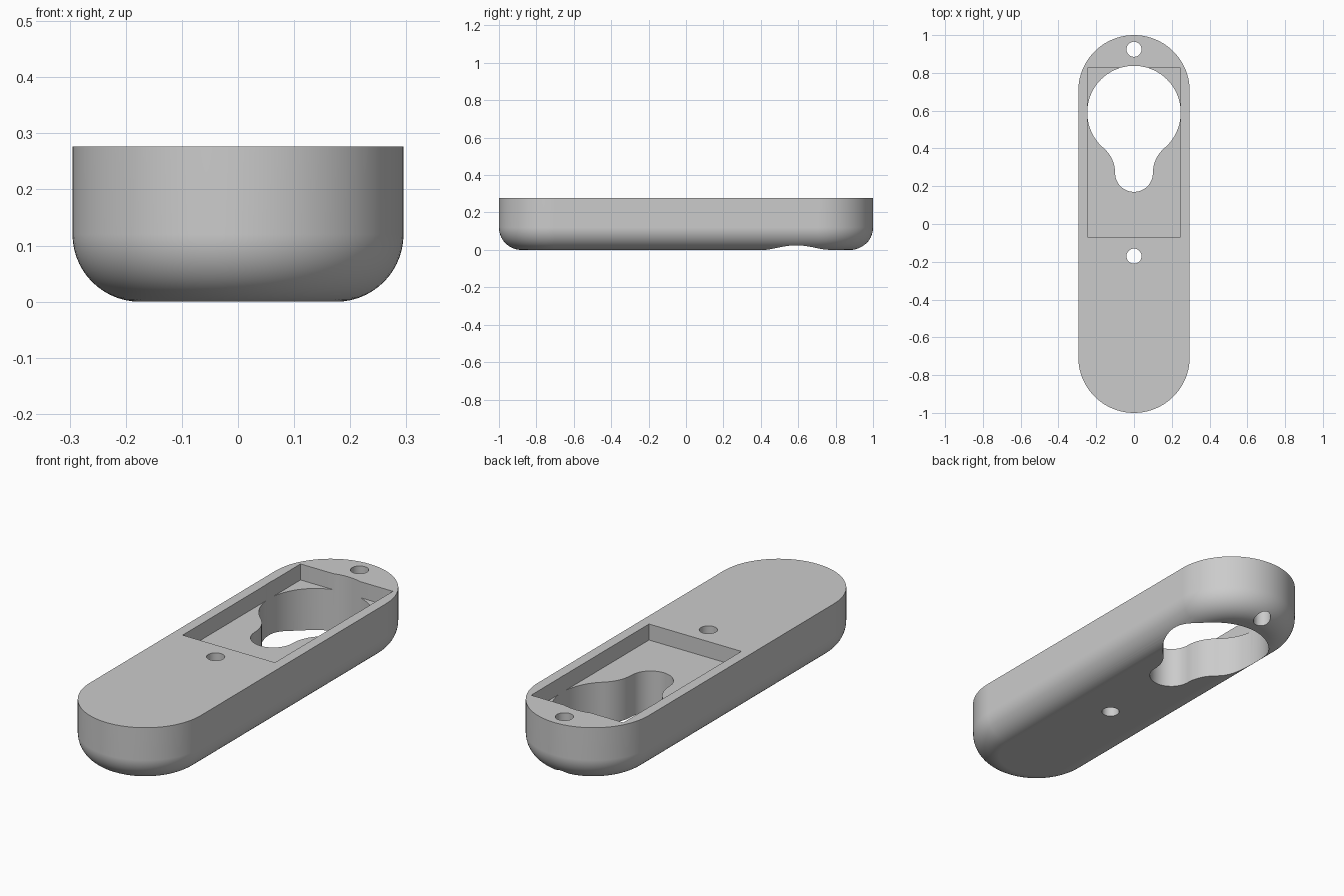
import bpy, bmesh
from math import sin, cos, pi, radians, atan2, hypot

if "Cube" in bpy.data.objects:
    bpy.data.objects.remove(bpy.data.objects["Cube"])

WIDTH_R, END_Y, HEIGHT, FILLET = 0.295, 0.705, 0.277, 0.12
POCKET_FLOOR = 0.2

grey = bpy.data.materials.new("light grey")
grey.use_nodes = True
colour = (0.6, 0.6, 0.6, 1)
grey.diffuse_color = colour
grey.node_tree.nodes["Principled BSDF"].inputs["Base Color"].default_value = colour


def arc(cx, cy, r, start, end, steps):
    return [(cx + r * cos(start + (end - start) * i / steps),
             cy + r * sin(start + (end - start) * i / steps)) for i in range(steps + 1)]


def loft(name, layers):
    """Skin a stack of (outline, z) layers and cap both ends."""
    bm = bmesh.new()
    rings = [[bm.verts.new((x, y, z)) for x, y in outline] for outline, z in layers]
    n = len(rings[0])
    for low, high in zip(rings, rings[1:]):
        for i in range(n):
            j = (i + 1) % n
            bm.faces.new((low[i], low[j], high[j], high[i]))
    bm.faces.new(rings[0][::-1])
    bm.faces.new(rings[-1])
    bmesh.ops.recalc_face_normals(bm, faces=bm.faces)
    mesh = bpy.data.meshes.new(name)
    bm.to_mesh(mesh)
    bm.free()
    mesh.materials.append(grey)
    obj = bpy.data.objects.new(name, mesh)
    bpy.context.collection.objects.link(obj)
    return obj


def prism(name, outline, bottom=-0.1, top=0.4):
    return loft(name, [(outline, bottom), (outline, top)])


def stadium(r):
    return arc(0, END_Y, r, 0, pi, 40) + arc(0, -END_Y, r, pi, 2 * pi, 40)


# Body: long rounded bar with a rounded lower edge
layers = []
for i in range(15):
    a = pi / 2 * i / 14
    layers.append((stadium(WIDTH_R - FILLET * (1 - sin(a))), FILLET * (1 - cos(a))))
layers.append((stadium(WIDTH_R), HEIGHT))
body = loft("body", layers)

# Keyhole outline: large and small circles joined by tangent concave arcs
big_y, big_r, small_y, small_r, blend = 0.59, 0.2475, 0.27, 0.1, 0.173
blend_x = small_r + blend
tilt = atan2(big_y - small_y, blend_x)
keyhole = arc(0, big_y, big_r, -tilt, pi + tilt, 64)
keyhole += arc(-blend_x, small_y, blend, tilt, 0, 14)[1:]
keyhole += arc(0, small_y, small_r, pi, 2 * pi, 28)[1:]
keyhole += arc(blend_x, small_y, blend, pi, pi - tilt, 14)[1:-1]

# Recess, keyhole and the two screw holes
pocket = [(-0.246, -0.07), (0.246, -0.07), (0.246, 0.827), (-0.246, 0.827)]
cutters = [prism("pocket_cutter", pocket, POCKET_FLOOR), prism("keyhole_cutter", keyhole)]
for name, y in (("rear", 0.925), ("middle", -0.17)):
    cutters.append(prism(name + "_hole_cutter", arc(0, y, 0.04, 0, 2 * pi, 32)[:-1]))

bpy.ops.object.select_all(action="DESELECT")
bpy.context.view_layer.objects.active = body
body.select_set(True)
for cutter in cutters:
    cutter.hide_render = True
    cut = body.modifiers.new(cutter.name, "BOOLEAN")
    cut.operation, cut.solver, cut.object = "DIFFERENCE", "EXACT", cutter
    bpy.ops.object.modifier_apply(modifier=cut.name)
    bpy.data.objects.remove(cutter)

# Smooth curved walls, crisp rims and flat caps
bpy.ops.object.shade_smooth_by_angle(angle=radians(30))
weighted = body.modifiers.new("flat_caps", "WEIGHTED_NORMAL")
weighted.keep_sharp = True
